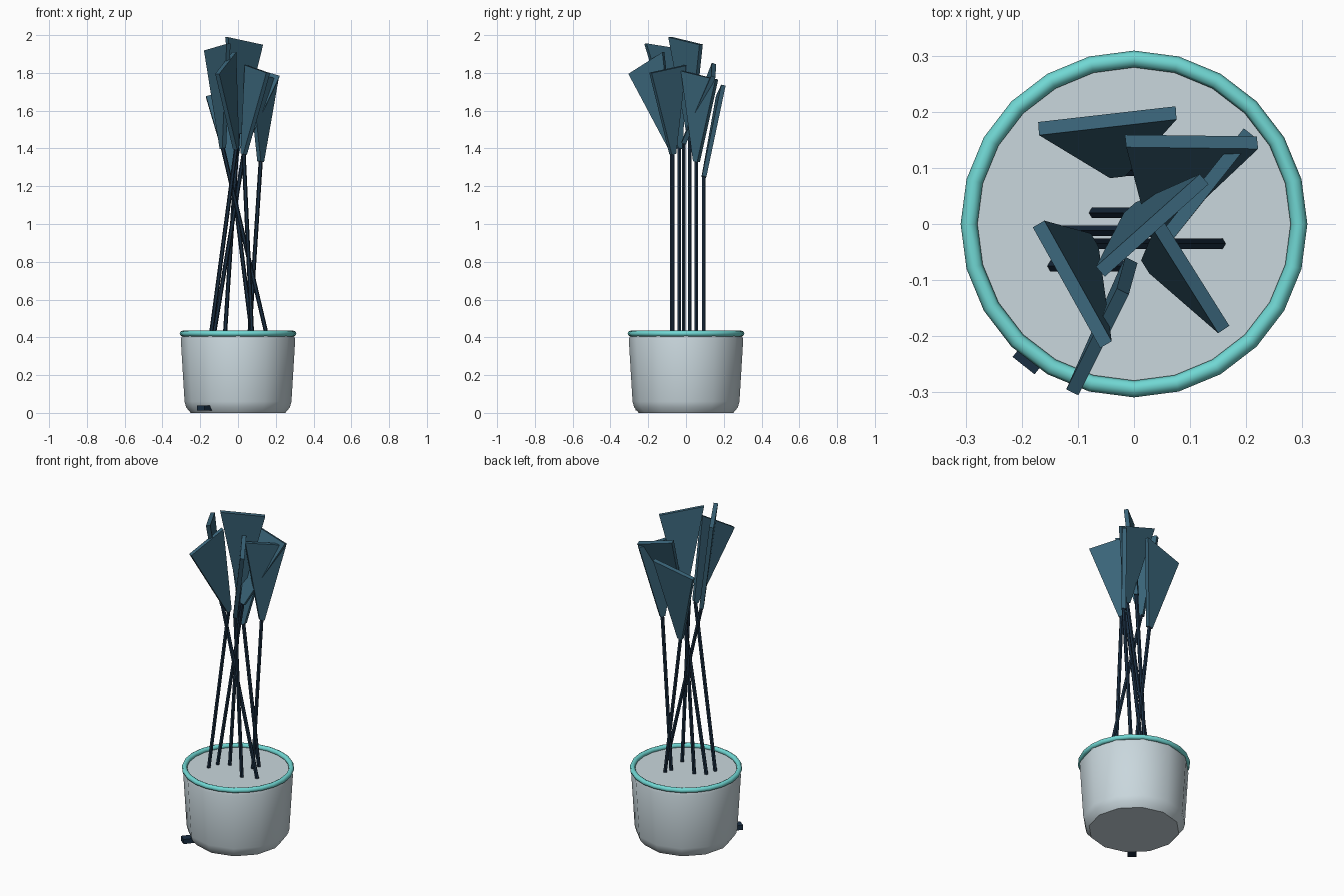
import bpy
import bmesh
import math
from mathutils import Vector

cube = bpy.data.objects.get("Cube")
if cube:
    bpy.data.objects.remove(cube, do_unlink=True)


def make_material(name, srgb):
    color = [(c / 255) ** 2.2 for c in srgb] + [1.0]
    material = bpy.data.materials.new(name)
    material.use_nodes = True
    material.diffuse_color = color
    material.node_tree.nodes["Principled BSDF"].inputs["Base Color"].default_value = color
    return material


pot_grey = make_material("pale grey", (200, 214, 220))
rim_teal = make_material("light teal", (112, 214, 210))
leaf_blue = make_material("slate blue", (60, 100, 120))
stem_navy = make_material("dark navy", (32, 50, 68))


def finish(name, bm, material, smooth_angle=None):
    bmesh.ops.recalc_face_normals(bm, faces=bm.faces)
    mesh = bpy.data.meshes.new(name)
    bm.to_mesh(mesh)
    bm.free()
    mesh.materials.append(material)
    obj = bpy.data.objects.new(name, mesh)
    bpy.context.collection.objects.link(obj)
    if smooth_angle:
        bpy.ops.object.select_all(action="DESELECT")
        obj.select_set(True)
        bpy.context.view_layer.objects.active = obj
        bpy.ops.object.shade_smooth_by_angle(angle=math.radians(smooth_angle))
    return obj


def lathe(name, profile, sides, material, closed=False, smooth_angle=35):
    """Rings of a (radius, height) profile, capped or joined end to end."""
    bm = bmesh.new()
    turns = [2 * math.pi * i / sides for i in range(sides)]
    rings = [[bm.verts.new((r * math.cos(t), r * math.sin(t), z)) for t in turns]
             for r, z in profile]
    pairs = list(zip(rings, rings[1:]))
    if closed:
        pairs.append((rings[-1], rings[0]))
    else:
        bm.faces.new(rings[0])
        bm.faces.new(rings[-1])
    for low, high in pairs:
        for i in range(sides):
            j = (i + 1) % sides
            bm.faces.new((low[i], low[j], high[j], high[i]))
    return finish(name, bm, material, smooth_angle)


def make_stem(name, foot, tip, radius=0.011):
    """Hexagonal rod between two points."""
    axis = tip - foot
    bm = bmesh.new()
    bmesh.ops.create_cone(bm, cap_ends=True, segments=6, radius1=radius,
                          radius2=radius, depth=axis.length)
    turn = axis.to_track_quat("Z", "Y").to_matrix().to_4x4()
    turn.translation = (foot + tip) / 2
    bm.transform(turn)
    finish(name, bm, stem_navy)


def make_leaf(name, tip, corner_a, corner_b, thickness=0.024):
    """Flat wedge that widens from the stem tip to its top edge."""
    side = (corner_b - corner_a).normalized()
    normal = side.cross((corner_a + corner_b) / 2 - tip).normalized()
    outline = [tip - side * 0.014, tip + side * 0.014, corner_b, corner_a]
    bm = bmesh.new()
    front, back = [[bm.verts.new(p + normal * s * thickness / 2) for p in outline]
                   for s in (1, -1)]
    bm.faces.new(front)
    bm.faces.new(back)
    for i in range(4):
        j = (i + 1) % 4
        bm.faces.new((front[i], front[j], back[j], back[i]))
    finish(name, bm, leaf_blue)


# Pot body and rim
lathe("pot", [(0.25, 0), (0.275, 0.03), (0.283, 0.06), (0.303, 0.39), (0.295, 0.412)],
      12, pot_grey)
rim_section = [(0.294 + 0.015 * math.cos(a), 0.42 + 0.015 * math.sin(a))
               for a in (math.pi * k / 4 for k in range(8))]
lathe("pot_rim", rim_section, 24, rim_teal, closed=True, smooth_angle=60)

# Stem foot x, stem tip, then both upper corners of its leaf
plants = [
    (-0.07, (0.0, 0.02, 1.48), (-0.06, -0.085, 1.99), (0.125, 0.08, 1.95)),
    (0.155, (-0.08, -0.035, 1.4), (-0.17, 0.0, 1.92), (-0.05, -0.215, 1.955)),
    (-0.13, (0.04, -0.012, 1.43), (-0.015, 0.148, 1.85), (0.22, 0.145, 1.78)),
    (-0.145, (-0.01, -0.075, 1.4), (-0.02, -0.12, 1.91), (-0.11, -0.3, 1.795)),
    (0.075, (0.03, -0.07, 1.37), (0.045, -0.005, 1.84), (0.16, -0.188, 1.8)),
    (0.06, (0.12, 0.055, 1.33), (0.06, -0.02, 1.81), (0.205, 0.163, 1.765)),
    (0.075, (-0.03, 0.095, 1.25), (-0.17, 0.17, 1.675), (0.075, 0.198, 1.735)),
]
for number, (foot_x, tip, corner_a, corner_b) in enumerate(plants, 1):
    tip = Vector(tip)
    make_stem(f"stem_{number}", Vector((foot_x, tip.y, 0.4)), tip)
    make_leaf(f"leaf_{number}", tip, Vector(corner_a), Vector(corner_b))

# Small dark tab at the foot of the pot
bm = bmesh.new()
bmesh.ops.create_cube(bm, size=1)
bmesh.ops.scale(bm, vec=(0.05, 0.07, 0.028), verts=bm.verts)
bmesh.ops.rotate(bm, cent=(0, 0, 0), verts=bm.verts,
                 matrix=Vector((0.62, 0.78, 0)).to_track_quat("Y", "Z").to_matrix())
bmesh.ops.translate(bm, vec=(-0.175, -0.225, 0.026), verts=bm.verts)
finish("foot_tab", bm, stem_navy)
